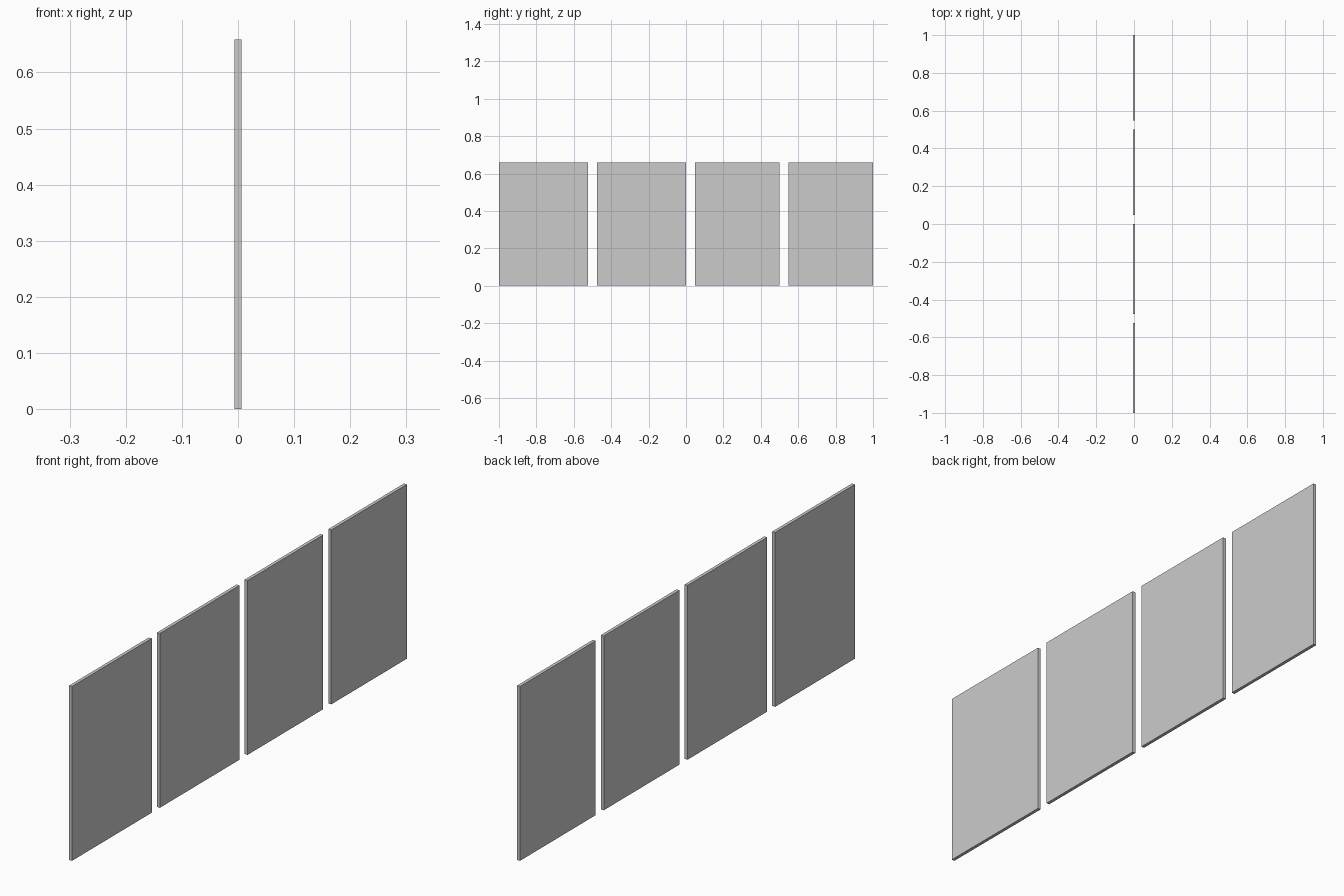
import bpy

if "Cube" in bpy.data.objects:
    bpy.data.objects.remove(bpy.data.objects["Cube"])

HEIGHT, THICK, GAP = 0.659, 0.0125, 0.048
WIDTHS = [0.476, 0.476, 0.452, 0.452]  # two wide panels, then two narrower ones


def panel(name, y0, width):
    bpy.ops.mesh.primitive_cube_add(size=1, location=(0, y0 + width / 2, HEIGHT / 2))
    ob = bpy.context.object
    ob.name = name
    ob.scale = (THICK, width, HEIGHT)
    bpy.ops.object.transform_apply(location=False, rotation=False, scale=True)


# row of thin upright panels, separated by equal gaps
y = -1.0
for i, w in enumerate(WIDTHS):
    panel(f"panel_{i + 1}", y, w)
    y += w + GAP
